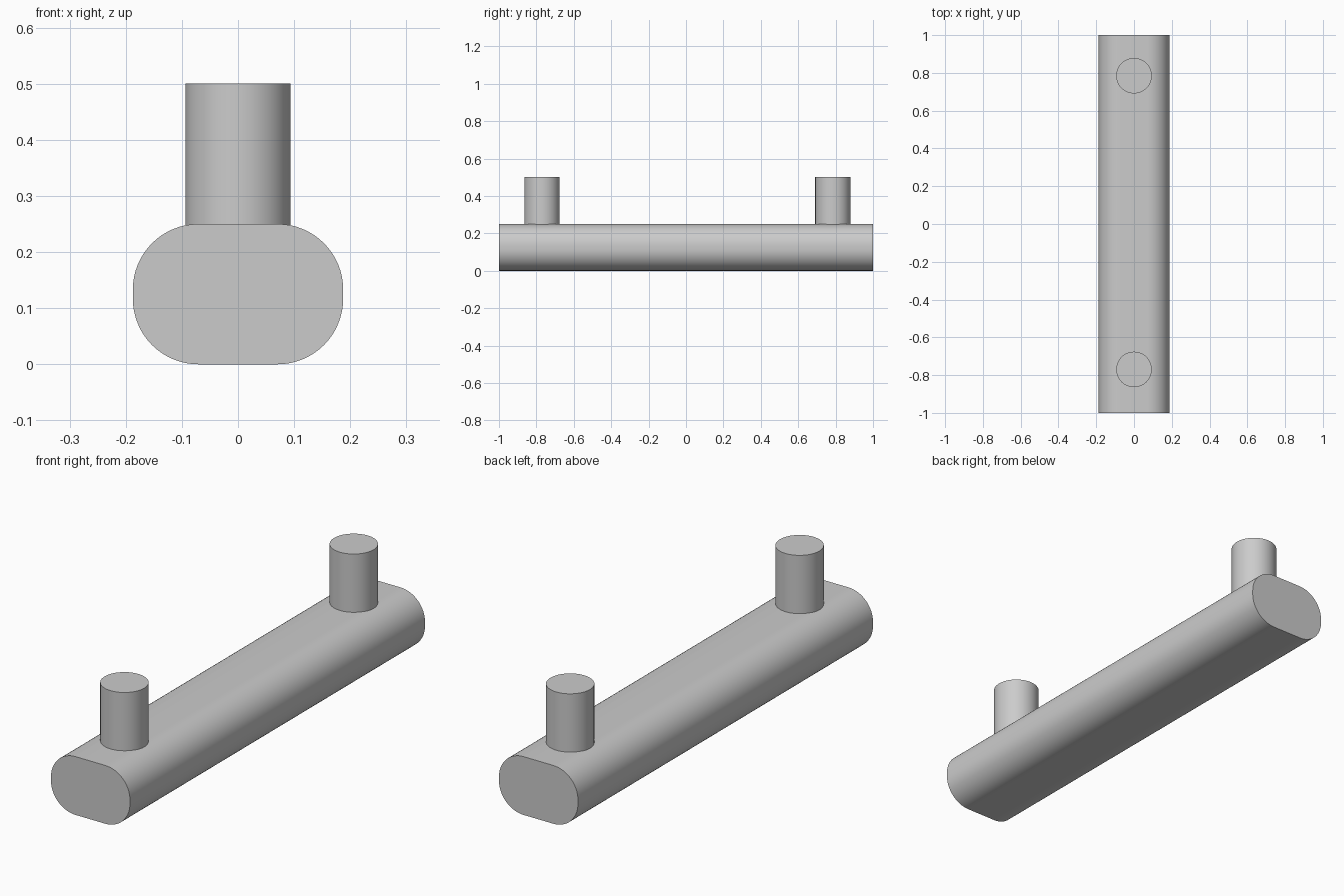
import bpy
import bmesh
import math

cube = bpy.data.objects.get("Cube")
if cube:
    bpy.data.objects.remove(cube, do_unlink=True)

grey = bpy.data.materials.new("satin grey")
grey.use_nodes = True
colour = (0.6, 0.6, 0.6, 1)
grey.diffuse_color = colour
grey.node_tree.nodes["Principled BSDF"].inputs["Base Color"].default_value = colour


def extruded(name, outline, depth):
    """Extrude a closed outline of points along a vector, with sharp end edges."""
    bm = bmesh.new()
    face = bm.faces.new([bm.verts.new(p) for p in outline])
    result = bmesh.ops.extrude_face_region(bm, geom=[face], use_keep_orig=True)
    moved = [v for v in result["geom"] if isinstance(v, bmesh.types.BMVert)]
    bmesh.ops.translate(bm, verts=moved, vec=depth)
    bmesh.ops.recalc_face_normals(bm, faces=bm.faces)
    mesh = bpy.data.meshes.new(name)
    bm.to_mesh(mesh)
    bm.free()
    mesh.materials.append(grey)
    obj = bpy.data.objects.new(name, mesh)
    bpy.context.collection.objects.link(obj)
    bpy.ops.object.select_all(action="DESELECT")
    obj.select_set(True)
    bpy.context.view_layer.objects.active = obj
    bpy.ops.object.shade_smooth_by_angle(angle=math.radians(30))
    return obj


# Grip bar: rounded rectangle swept from front to back
HALF_WIDTH, HEIGHT, RADIUS, STEPS = 0.1875, 0.25, 0.117, 16
section = []
corners = [(1, 1), (-1, 1), (-1, -1), (1, -1)]
for quarter, (sx, sz) in enumerate(corners):
    cx = sx * (HALF_WIDTH - RADIUS)
    cz = HEIGHT / 2 + sz * (HEIGHT / 2 - RADIUS)
    for i in range(STEPS + 1):
        a = (quarter + i / STEPS) * math.pi / 2
        section.append((cx + RADIUS * math.cos(a), -1, cz + RADIUS * math.sin(a)))
extruded("grip_bar", section, (0, 2, 0))

# Mounting posts, sunk slightly into the bar
POST_RADIUS, SIDES, POST_BASE, POST_TOP = 0.094, 64, 0.23, 0.5
for name, y in (("front_post", -0.77), ("back_post", 0.785)):
    ring = [(POST_RADIUS * math.cos(math.tau * i / SIDES),
             y + POST_RADIUS * math.sin(math.tau * i / SIDES), POST_BASE)
            for i in range(SIDES)]
    extruded(name, ring, (0, 0, POST_TOP - POST_BASE))
